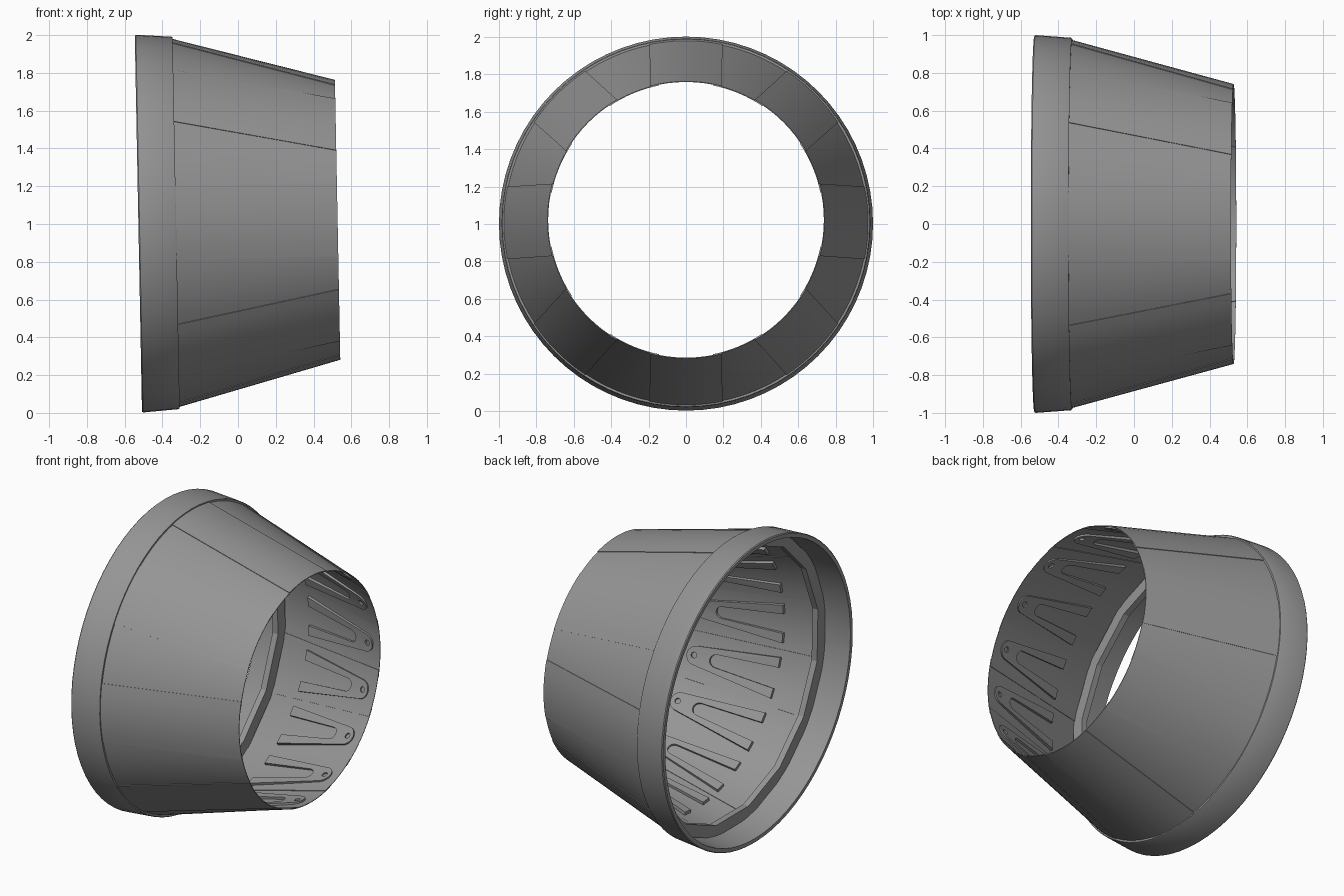
import bpy, bmesh
from math import sin, cos, pi, radians
from mathutils import Matrix

if "Cube" in bpy.data.objects:
    bpy.data.objects.remove(bpy.data.objects["Cube"])

N = 16                       # petals around the nozzle
STEP = 2 * pi / N
# Nozzle axis runs along local x (s = 0 at the big end) and tips up slightly
PLACE = Matrix.Translation((-0.5275, 0, 1.002)) @ Matrix.Rotation(radians(-1.1), 4, 'Y')

metal = bpy.data.materials.new("dark_metal")
metal.diffuse_color = (0.3, 0.3, 0.3, 1)
metal.use_nodes = True
metal.node_tree.nodes["Principled BSDF"].inputs["Base Color"].default_value = metal.diffuse_color


def polar(s, r, a):
    return (s, r * cos(a), r * sin(a))


def finish(bm, name, smooth=True):
    bmesh.ops.recalc_face_normals(bm, faces=bm.faces)
    mesh = bpy.data.meshes.new(name)
    bm.to_mesh(mesh)
    bm.free()
    mesh.materials.append(metal)
    ob = bpy.data.objects.new(name, mesh)
    bpy.context.collection.objects.link(ob)
    ob.matrix_world = PLACE
    if smooth:
        bpy.ops.object.select_all(action='DESELECT')
        bpy.context.view_layer.objects.active = ob
        ob.select_set(True)
        bpy.ops.object.shade_smooth_by_angle(angle=radians(30))
    return ob


def lathe(name, profile, segs, smooth=True, a0=0.0):
    """Sweep a closed (s, r) profile all the way round the axis."""
    bm = bmesh.new()
    rows = [[bm.verts.new(polar(s, r, a0 + 2 * pi * i / segs)) for s, r in profile]
            for i in range(segs)]
    n = len(profile)
    for i in range(segs):
        a, b = rows[i], rows[(i + 1) % segs]
        for j in range(n):
            k = (j + 1) % n
            bm.faces.new((a[j], a[k], b[k], b[j]))
    return finish(bm, name, smooth)


def wall(s):
    """Outer radius of the petal cone."""
    return 0.972 + (0.739 - 0.972) * (s - 0.2) / 0.855


def inner(s):
    return wall(s) - 0.012 + 0.008 * (s - 0.2) / 0.855


# Front collar
lathe("collar", [(0, 0.97), (0, 0.995), (0.006, 1.0), (0.194, 0.986),
                 (0.2, 0.982), (0.2, 0.95), (0.17, 0.953)], 72)

# Faceted flange inside the collar
lathe("inner_flange", [(0.17, 0.965), (0.17, 0.885), (0.21, 0.885), (0.21, 0.965)],
      N, smooth=False, a0=STEP / 2)


# Petals: even ones keep a constant width and lap over the tapered odd ones
def petal(i):
    lap = i % 2 == 0
    d = 0.002 if lap else -0.002
    bm = bmesh.new()
    segs, rows = 8, []
    for k in range(segs + 1):
        t = 2 * k / segs - 1
        row = []
        for s, f in ((0.18, wall), (1.055, wall), (1.055, inner), (0.18, inner)):
            half = 0.195 / wall(s) if lap else STEP / 2
            row.append(bm.verts.new(polar(s, f(s) + d, i * STEP + t * half)))
        rows.append(row)
    for a, b in zip(rows, rows[1:]):
        for j in range(4):
            k = (j + 1) % 4
            bm.faces.new((a[j], a[k], b[k], b[j]))
    bm.faces.new(rows[0])
    bm.faces.new(rows[-1])
    finish(bm, f"petal_{i + 1}")


def arc_pts(cx, r, a, b, n):
    return [(cx + r * cos(radians(a + (b - a) * k / n)),
             r * sin(radians(a + (b - a) * k / n))) for k in range(n + 1)]


# Forked stiffener outline: rounded tip aft, two legs forward, rivet hole
outline = ([(0.43, -0.13)] + arc_pts(0.935, 0.06, -82, 82, 10) + [(0.43, 0.13), (0.43, 0.066)]
           + arc_pts(0.81, 0.04, 86, -86, 10) + [(0.43, -0.066)])
hole = arc_pts(0.95, 0.018, 0, 330, 11)


def stiffener(i):
    bm = bmesh.new()
    edges = []
    for loop in (outline, hole):
        vs = [bm.verts.new((s, u, 0)) for s, u in loop]
        edges += [bm.edges.new((vs[k - 1], vs[k])) for k in range(len(vs))]
    bmesh.ops.triangle_fill(bm, edges=edges, use_beauty=True)
    ext = bmesh.ops.extrude_face_region(bm, geom=bm.faces[:])
    for v in ext["geom"]:
        if isinstance(v, bmesh.types.BMVert):
            v.co.z = 1
    # wrap the flat plate onto the inside of the cone, thinning toward the tip
    for v in bm.verts:
        s, u, top = v.co
        r = inner(s)
        thick = 0.02 - 0.008 * (s - 0.43) / 0.565
        v.co = polar(s, r - thick * top, i * STEP + u / r)
    finish(bm, f"stiffener_{i + 1}", smooth=False)


for i in range(N):
    petal(i)
    stiffener(i)
